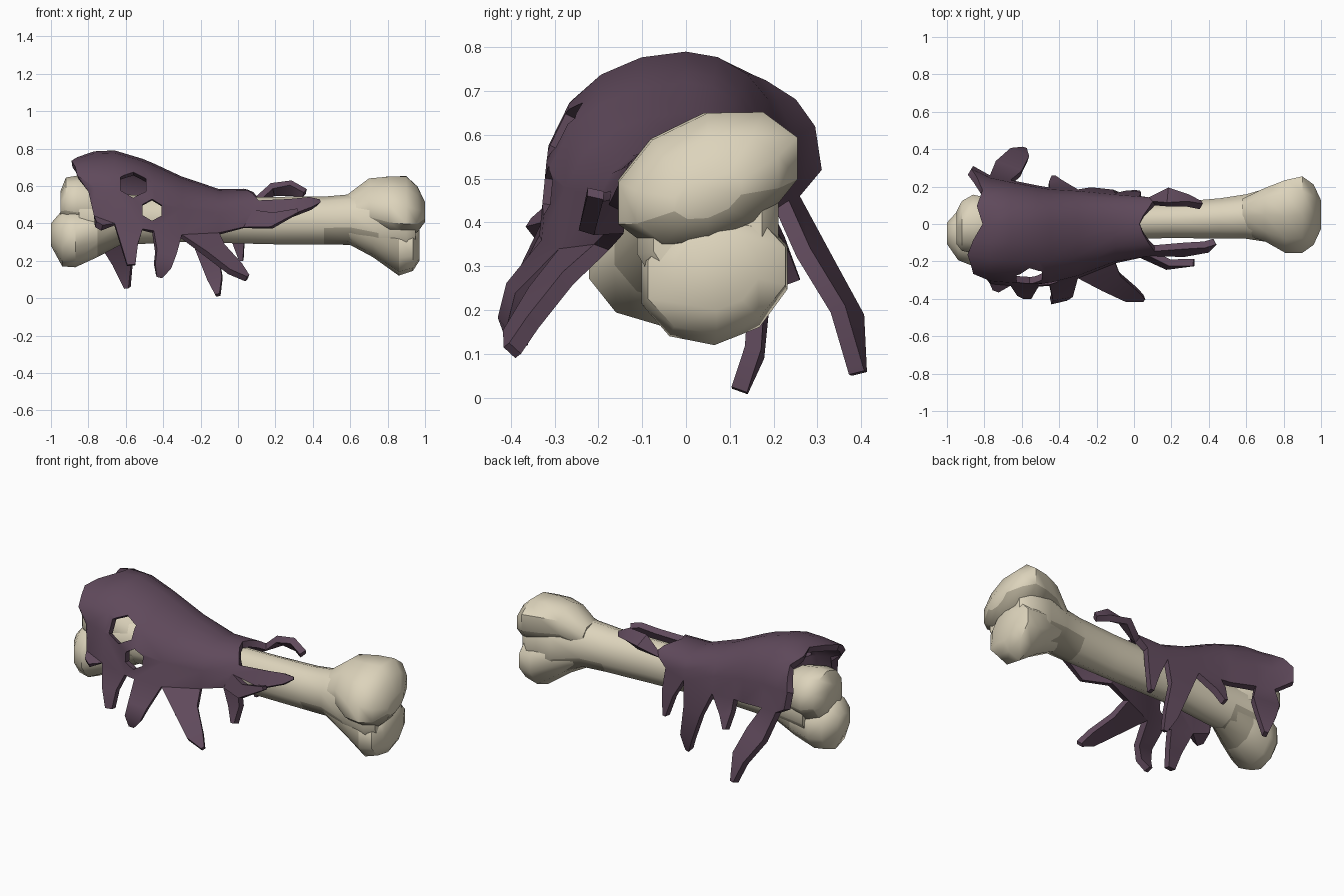
import bpy, bmesh, math
from mathutils import Vector

if "Cube" in bpy.data.objects:
    bpy.data.objects.remove(bpy.data.objects["Cube"])


def material(name, rgb):
    m = bpy.data.materials.new(name)
    m.diffuse_color = (*rgb, 1)
    m.use_nodes = True
    m.node_tree.nodes["Principled BSDF"].inputs["Base Color"].default_value = m.diffuse_color
    return m


BONE = material("pale bone", (0.72, 0.655, 0.50))
SHADE = material("aged bone", (0.42, 0.38, 0.285))
CLOTH = material("purple cloth", (0.115, 0.067, 0.105))


def smooth(me, angle):
    me.shade_smooth()
    me.set_sharp_from_angle(angle=math.radians(angle))


def finish(name, bm, mats, angle=35):
    me = bpy.data.meshes.new(name)
    bm.to_mesh(me)
    bm.free()
    for m in mats:
        me.materials.append(m)
    ob = bpy.data.objects.new(name, me)
    bpy.context.collection.objects.link(ob)
    smooth(me, angle)
    return ob


def bone_part(name, stations, aged, tilt=0.0, sides=10):
    """Loft ellipses along x: (x, centre y, centre z, radius y, radius z)."""
    bm = bmesh.new()
    rings = []
    for x, cy, cz, ry, rz in stations:
        ring = []
        for i in range(sides):
            a = math.tau * (i + 0.5) / sides
            dy = ry * math.cos(a)
            ring.append(bm.verts.new((x, cy + dy, cz + rz * math.sin(a) + tilt * dy)))
        rings.append(ring)
    for a, b in zip(rings, rings[1:]):
        for i in range(sides):
            j = (i + 1) % sides
            bm.faces.new((a[i], a[j], b[j], b[i]))
    bm.faces.new(rings[0])
    bm.faces.new(rings[-1])
    bmesh.ops.recalc_face_normals(bm, faces=bm.faces)
    for f in bm.faces:
        f.material_index = int(aged(f.calc_center_median(), f.normal))
    return finish(name, bm, [BONE, SHADE], 45)


# Bone: shaft and a pair of knobs at each end
bone_part("bone_shaft", [
    (-0.85, -0.02, 0.41, 0.15, 0.17), (-0.62, 0.0, 0.42, 0.12, 0.135),
    (-0.3, 0.01, 0.42, 0.10, 0.12), (0.2, 0.02, 0.415, 0.10, 0.127),
    (0.46, 0.03, 0.415, 0.113, 0.128), (0.6, 0.04, 0.42, 0.125, 0.135),
    (0.75, 0.05, 0.41, 0.16, 0.20), (0.90, 0.05, 0.39, 0.17, 0.20),
    (0.95, 0.05, 0.38, 0.13, 0.15)],
    lambda c, n: (0.46 < c.x < 0.75 or c.x < -0.5) and n.z < -0.2)
bone_part("right_upper_knob", [
    (0.58, 0.04, 0.45, 0.10, 0.10), (0.70, 0.05, 0.51, 0.15, 0.13),
    (0.81, 0.04, 0.50, 0.205, 0.15), (0.90, 0.05, 0.495, 0.215, 0.155),
    (0.96, 0.05, 0.475, 0.17, 0.12), (1.0, 0.05, 0.46, 0.08, 0.05)],
    lambda c, n: n.z < -0.35, 0.25)
bone_part("right_lower_knob", [
    (0.58, 0.04, 0.39, 0.10, 0.095), (0.72, 0.05, 0.34, 0.14, 0.12),
    (0.86, 0.065, 0.28, 0.175, 0.16), (0.935, 0.07, 0.285, 0.165, 0.14),
    (0.97, 0.07, 0.29, 0.10, 0.09)],
    lambda c, n: c.x < 0.8 and -0.7 < n.z < 0.1 and n.y < 0, 0.1)
bone_part("left_upper_knob", [
    (-0.62, 0.0, 0.44, 0.10, 0.10), (-0.76, 0.0, 0.50, 0.14, 0.14),
    (-0.86, 0.0, 0.505, 0.165, 0.15), (-0.92, -0.01, 0.51, 0.14, 0.135),
    (-0.95, -0.02, 0.49, 0.09, 0.08)],
    lambda c, n: n.z < -0.4)
bone_part("left_lower_knob", [
    (-0.60, 0.0, 0.40, 0.10, 0.10), (-0.75, -0.03, 0.34, 0.14, 0.12),
    (-0.87, -0.06, 0.32, 0.17, 0.155), (-0.94, -0.06, 0.32, 0.14, 0.15),
    (-1.0, -0.05, 0.34, 0.06, 0.06)],
    lambda c, n: c.x > -0.8 and n.z < 0.1)


# Cloth drape: arched sections (x, top z, front reach, front hem z, back reach, back hem z)
sections = [
    (-0.83, 0.76, 0.28, 0.57, 0.31, 0.52), (-0.77, 0.785, 0.32, 0.44, 0.26, 0.46),
    (-0.66, 0.79, 0.33, 0.40, 0.235, 0.45), (-0.51, 0.745, 0.335, 0.37, 0.205, 0.43),
    (-0.45, 0.72, 0.33, 0.36, 0.195, 0.43), (-0.30, 0.65, 0.29, 0.34, 0.185, 0.42),
    (-0.10, 0.583, 0.21, 0.35, 0.165, 0.44), (0.03, 0.585, 0.18, 0.38, 0.15, 0.47)]
left_edge = [0.03, -0.03, -0.04, -0.06, -0.03, 0.02, -0.01, 0.02, -0.01, -0.04, -0.03]
right_edge = [0.0, 0.05, 0.08, 0.05, 0.02, 0.0, 0.02, 0.05, 0.07, 0.05, 0.0]
COLS, LAST = len(left_edge), len(sections) - 1
bm = bmesh.new()
rows = []
for s, (x, top, yf, hf, yb, hb) in enumerate(sections):
    row = []
    for i in range(COLS):
        a = math.pi * (i / (COLS - 1) - 0.5)
        reach, hem, power = (yf, hf, 0.68) if a < 0 else (yb, hb, 0.75)
        dx = left_edge[i] if s == 0 else right_edge[i] if s == LAST else 0
        z = hem + (top - hem) * max(0.0, math.cos(a)) ** power
        row.append(bm.verts.new((x + dx, reach * math.sin(a), z)))
    rows.append(row)
for a, b in zip(rows, rows[1:]):
    for i in range(COLS - 1):
        bm.faces.new((a[i], b[i], b[i + 1], a[i + 1]))


def tatter(a, b, points):
    """Pull the edge a-b out into a strip through (x, y, z, half width) points."""
    prev, across = (a.co + b.co) / 2, (b.co - a.co).normalized()
    for x, y, z, w in points:
        p = Vector((x, y, z))
        t = (p - prev).normalized()
        side = (across - t * across.dot(t)).normalized()
        c, d = bm.verts.new(p - side * w), bm.verts.new(p + side * w)
        bm.faces.new((a, b, d, c))
        a, b, prev = c, d, p


# Ragged strips: front hem, back hem, then the right edge
front = {1: [(-0.74, -0.36, 0.40, 0.02)],
         2: [(-0.58, -0.38, 0.29, 0.045), (-0.57, -0.40, 0.18, 0.022)],
         4: [(-0.38, -0.40, 0.25, 0.055), (-0.40, -0.42, 0.17, 0.045), (-0.42, -0.40, 0.11, 0.015)],
         5: [(-0.12, -0.32, 0.27, 0.065), (-0.01, -0.39, 0.17, 0.045), (0.055, -0.41, 0.12, 0.01)]}
back = {1: [(-0.67, 0.31, 0.33, 0.075), (-0.61, 0.385, 0.20, 0.055), (-0.585, 0.41, 0.06, 0.012)],
        4: [(-0.42, 0.23, 0.35, 0.04), (-0.43, 0.26, 0.27, 0.01)],
        5: [(-0.17, 0.19, 0.28, 0.06), (-0.12, 0.175, 0.10, 0.04), (-0.105, 0.14, 0.01, 0.012)],
        6: [(0.0, 0.175, 0.34, 0.04), (0.02, 0.18, 0.20, 0.01)]}
edge = {0: [(0.18, -0.235, 0.42, 0.04), (0.32, -0.225, 0.47, 0.01)],
        1: [(0.27, -0.155, 0.485, 0.05), (0.39, -0.14, 0.515, 0.03), (0.44, -0.11, 0.52, 0.008)],
        8: [(0.18, 0.155, 0.595, 0.045), (0.29, 0.14, 0.60, 0.035), (0.365, 0.115, 0.57, 0.015)]}
for i, pts in front.items():
    tatter(rows[i][0], rows[i + 1][0], pts)
for i, pts in back.items():
    tatter(rows[i][-1], rows[i + 1][-1], pts)
for i, pts in edge.items():
    tatter(rows[-1][i], rows[-1][i + 1], pts)
bmesh.ops.recalc_face_normals(bm, faces=bm.faces)
bm.faces.ensure_lookup_table()
if bm.faces[COLS // 2].normal.z < 0:
    bmesh.ops.reverse_faces(bm, faces=bm.faces)
drape = finish("cloth_drape", bm, [CLOTH])
mod = drape.modifiers.new("thickness", 'SOLIDIFY')
mod.thickness = 0.038
mod.offset = -1

# Torn holes on the front of the drape
cutters = []
for x, y, z, r, tilt in [(-0.56, -0.31, 0.62, 0.08, 65), (-0.46, -0.34, 0.475, 0.058, 80)]:
    cb = bmesh.new()
    bmesh.ops.create_cone(cb, cap_ends=True, segments=6, radius1=r, radius2=r, depth=0.24)
    cut = finish("hole_cutter", cb, [])
    cut.location = (x, y, z)
    cut.rotation_euler = (math.radians(tilt), 0, 0)
    cut.hide_render = True
    cutters.append(cut)
    mod = drape.modifiers.new("hole", 'BOOLEAN')
    mod.operation = 'DIFFERENCE'
    mod.object = cut
    mod.solver = 'EXACT'
bpy.context.view_layer.update()
deps = bpy.context.evaluated_depsgraph_get()
baked = bpy.data.meshes.new_from_object(drape.evaluated_get(deps))
drape.modifiers.clear()
drape.data = baked
smooth(baked, 35)
for cut in cutters:
    bpy.data.objects.remove(cut)
